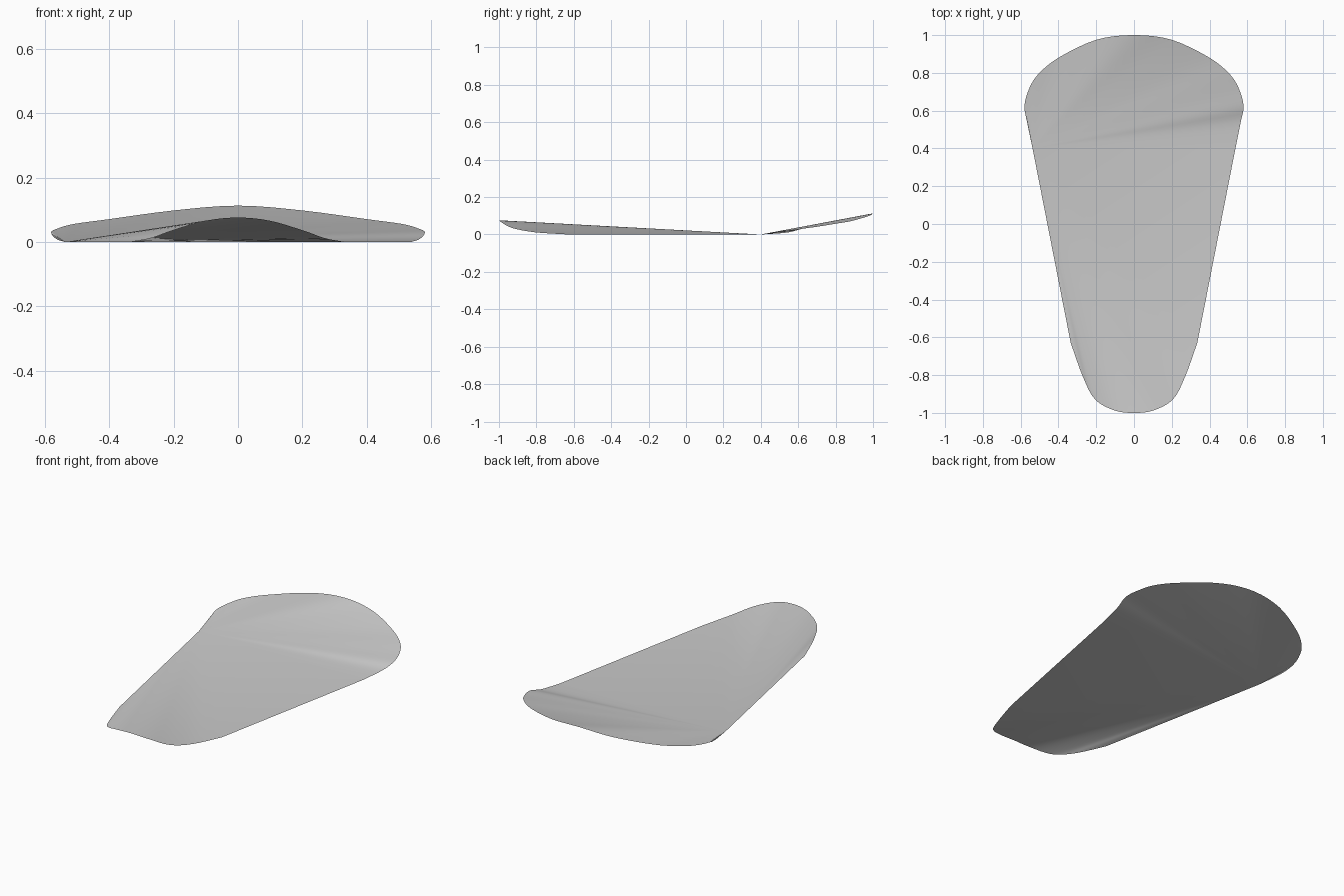
import bpy
import bmesh
from mathutils import Vector

old = bpy.data.objects.get("Cube")
if old:
    bpy.data.objects.remove(old, do_unlink=True)

# Right half of each upturned rim: centre line outwards
FRONT_RIM = [(0, -1, .076), (.1, -.988, .066), (.205, -.93, .035),
             (.27, -.81, .012), (.335, -.63, 0)]
REAR_RIM = [(0, 1, .113), (.2, .975, .098), (.4, .88, .071), (.51, .79, .056),
            (.56, .705, .042), (.58, .62, .03), (.565, .54, .01), (.537, .4, 0)]
STEPS = 4


def mirrored(half):
    """Complete a half rim so that it runs from -x to +x."""
    left = [Vector((-x, y, z)) for x, y, z in reversed(half[1:])]
    return left + [Vector(p) for p in half]


def smooth_path(points):
    """Pass a smooth spline through the control points."""
    ends = [points[0] * 2 - points[1]] + points + [points[-1] * 2 - points[-2]]
    path = []
    for a, b, c, d in zip(ends, ends[1:], ends[2:], ends[3:]):
        for i in range(STEPS):
            t = i / STEPS
            p = b * 2 + (c - a) * t + (a * 2 - b * 5 + c * 4 - d) * t**2
            p = (p + (b * 3 - a - c * 3 + d) * t**3) / 2
            p.z = max(p.z, 0)
            path.append(p)
    return path + [points[-1]]


# Closed outline, starting at the left hinge corner where the rear bend begins
front = smooth_path(mirrored(FRONT_RIM))
rear = smooth_path(mirrored(REAR_RIM))
outline = [rear[0]] + front + rear[:0:-1]

# Thin bent sheet, fanned out from that corner
bm = bmesh.new()
verts = [bm.verts.new(p) for p in outline]
for a, b in zip(verts[1:], verts[2:]):
    bm.faces.new((verts[0], a, b))
mesh = bpy.data.meshes.new("tapered_sheet")
bm.to_mesh(mesh)
bm.free()
sheet = bpy.data.objects.new("tapered_sheet", mesh)
bpy.context.scene.collection.objects.link(sheet)

# Plain grey
grey = bpy.data.materials.new("plain_grey")
grey.use_nodes = True
colour = (.6, .6, .6, 1)
grey.diffuse_color = colour
grey.node_tree.nodes["Principled BSDF"].inputs["Base Color"].default_value = colour
mesh.materials.append(grey)

# Smooth shading over the gentle bends
bpy.context.view_layer.objects.active = sheet
sheet.select_set(True)
bpy.ops.object.shade_smooth_by_angle()
